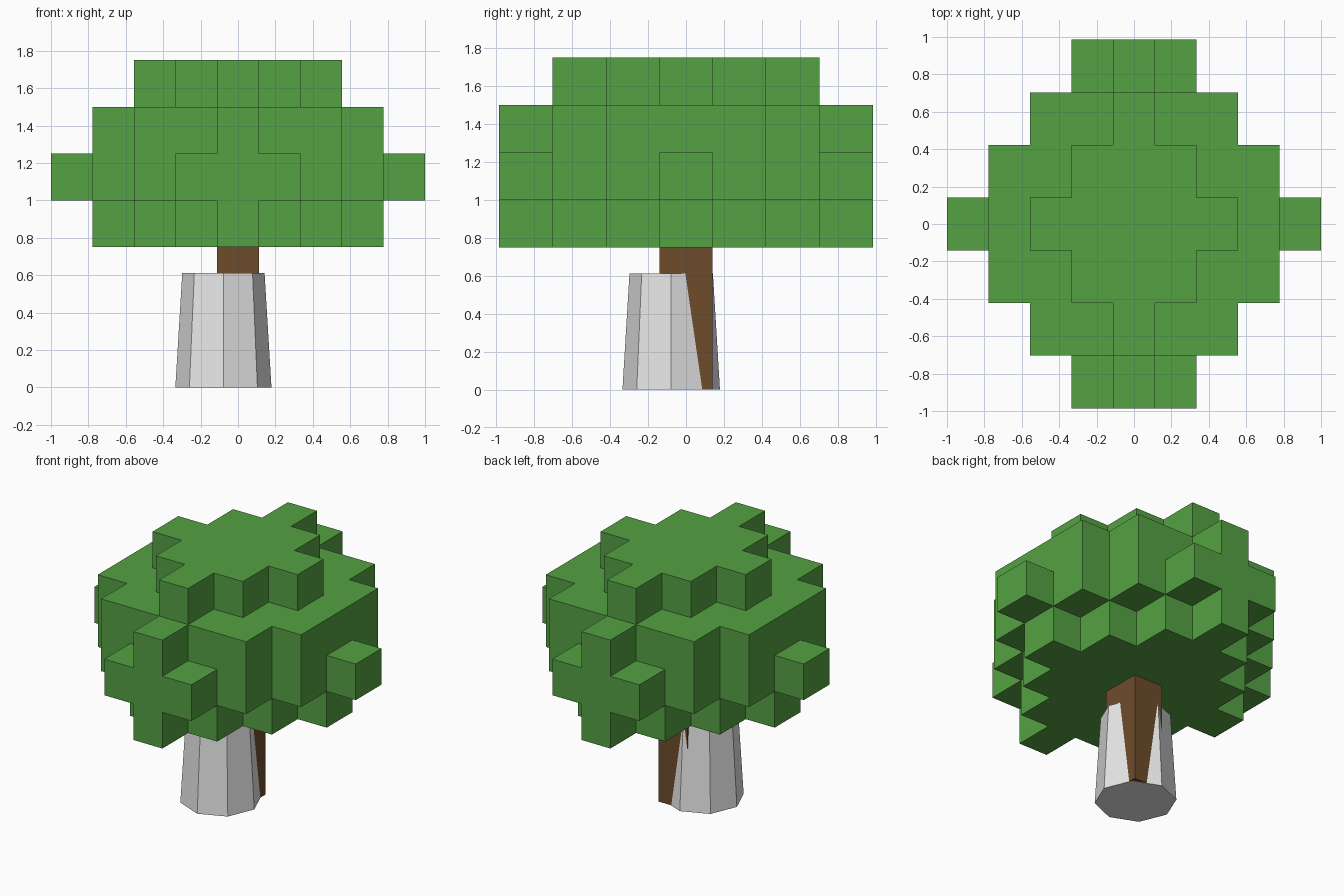
import bpy
import bmesh
from mathutils import Matrix, Vector

cube = bpy.data.objects.get("Cube")
if cube:
    bpy.data.objects.remove(cube, do_unlink=True)

CELL = Vector((2 / 9, 0.2815, 0.25))  # block size of the foliage
CANOPY_BASE = 0.75


def make_material(name, rgb):
    mat = bpy.data.materials.new(name)
    mat.use_nodes = True
    color = (*rgb, 1.0)
    mat.diffuse_color = color
    bsdf = next(n for n in mat.node_tree.nodes if n.type == "BSDF_PRINCIPLED")
    bsdf.inputs["Base Color"].default_value = color
    return mat


def make_object(name, bm, mat):
    mesh = bpy.data.meshes.new(name)
    bm.to_mesh(mesh)
    bm.free()
    mesh.materials.append(mat)
    obj = bpy.data.objects.new(name, mesh)
    bpy.context.collection.objects.link(obj)
    return obj


leaf_green = make_material("leaf green", (0.090, 0.357, 0.056))
bark_brown = make_material("bark brown", (0.156, 0.073, 0.025))
pale_grey = make_material("pale grey", (0.800, 0.800, 0.800))


def is_leaf(i, j, k):
    """Stepped diamond layers, from the narrow bottom to the small cap."""
    d = abs(i) + abs(j)
    if k == 0:
        return d <= 3
    if k == 1:
        return d <= 4 and abs(j) <= 3
    if k == 2:
        return d <= 3 or (abs(i), abs(j)) == (2, 2) or (abs(i), abs(j)) == (3, 1)
    return k == 3 and d <= 2


# Foliage: outer faces of the block layers only
bm = bmesh.new()
cells = [(i, j, k) for i in range(-4, 5) for j in range(-4, 5)
         for k in range(4) if is_leaf(i, j, k)]
for cell in cells:
    for axis in range(3):
        for side in (-1, 1):
            step = Vector((0, 0, 0))
            step[axis] = side
            if is_leaf(*(int(c + s) for c, s in zip(cell, step))):
                continue
            u, v = Vector((0, 0, 0)), Vector((0, 0, 0))
            u[(axis + 1) % 3] = 0.5
            v[(axis + 2) % 3] = 0.5 * side
            mid = Vector(cell) + Vector((0, 0, 0.5)) + step / 2
            corners = (mid - u - v, mid + u - v, mid + u + v, mid - u + v)
            bm.faces.new([bm.verts.new(c * CELL) for c in corners])
bmesh.ops.remove_doubles(bm, verts=bm.verts, dist=0.001)
bmesh.ops.translate(bm, verts=bm.verts, vec=(0, 0, CANOPY_BASE))
make_object("foliage", bm, leaf_green)

# Trunk: one block wide, from the ground to the foliage
bm = bmesh.new()
bottom = 0.001
size = (CELL.x, CELL.y, CANOPY_BASE - bottom)
bmesh.ops.create_cube(bm, size=1, matrix=Matrix.Translation(
    (0, 0, (CANOPY_BASE + bottom) / 2)) @ Matrix.Diagonal((*size, 1)))
make_object("trunk", bm, bark_brown)

# Tapered eight-sided sleeve, set off-centre around the trunk
bm = bmesh.new()
height = 0.612
bmesh.ops.create_cone(bm, cap_ends=True, segments=8, radius1=0.257,
                      radius2=0.22, depth=height,
                      matrix=Matrix.Translation((-0.078, -0.078, height / 2)))
make_object("trunk_sleeve", bm, pale_grey)
